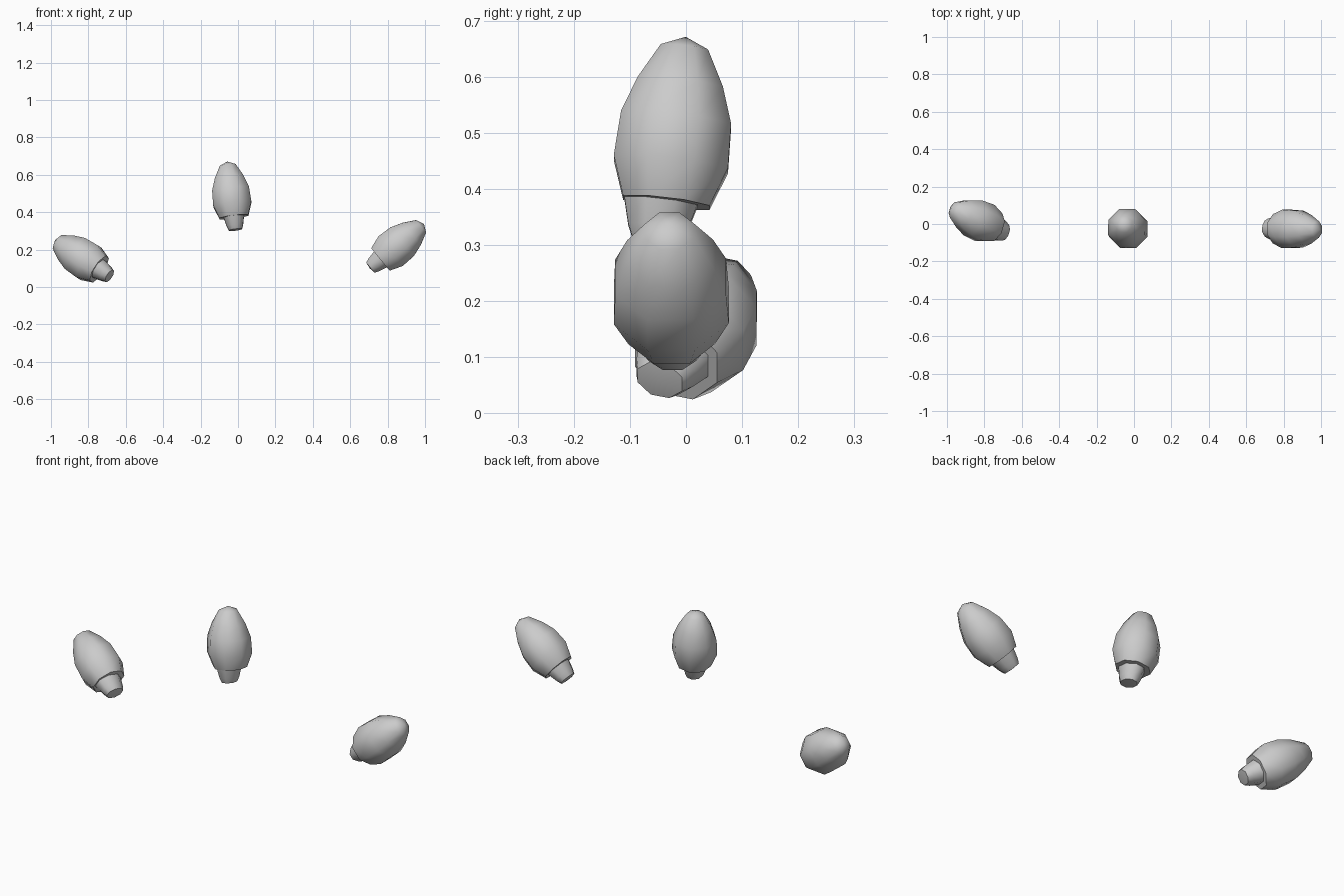
import bpy, bmesh, math
from mathutils import Vector, Matrix

if "Cube" in bpy.data.objects:
    bpy.data.objects.remove(bpy.data.objects["Cube"])


def lathe(name, profile, frame, sides=8, y_scale=1.0):
    """Revolve (height, radius) rings round local z, closed by a point at each end."""
    bm = bmesh.new()
    low = bm.verts.new((0, 0, profile[0][0]))
    high = bm.verts.new((0, 0, profile[-1][0]))
    rings = []
    for h, r in profile[1:-1]:
        ring = []
        for i in range(sides):
            a = 2 * math.pi * (i + 0.5) / sides
            ring.append(bm.verts.new((r * math.cos(a), r * y_scale * math.sin(a), h)))
        rings.append(ring)
    for i in range(sides):
        j = (i + 1) % sides
        bm.faces.new((low, rings[0][j], rings[0][i]))
        bm.faces.new((high, rings[-1][i], rings[-1][j]))
        for a, b in zip(rings, rings[1:]):
            bm.faces.new((a[i], a[j], b[j], b[i]))
    bm.transform(frame)
    bmesh.ops.recalc_face_normals(bm, faces=bm.faces)
    mesh = bpy.data.meshes.new(name)
    bm.to_mesh(mesh)
    bm.free()
    ob = bpy.data.objects.new(name, mesh)
    bpy.context.collection.objects.link(ob)
    bpy.ops.object.select_all(action='DESELECT')
    ob.select_set(True)
    bpy.context.view_layer.objects.active = ob
    bpy.ops.object.shade_smooth_by_angle(angle=math.radians(50))
    return ob


# height along the axis, radius
BODY = [(0.0, 0), (0.0, 0.084), (0.07, 0.111), (0.15, 0.107), (0.215, 0.083),
        (0.28, 0.046), (0.30, 0)]
STEM = [(-0.075, 0), (-0.07, 0.038), (-0.045, 0.048), (0.005, 0.06), (0.03, 0)]

# each piece: body base centre, tip, stem shift in y
PIECES = {
    "left": ((-0.742, -0.018, 0.095), (-0.98, 0.083, 0.25), -0.005),
    "middle": ((-0.022, -0.035, 0.375), (-0.058, 0.0, 0.675), -0.01),
    "right": ((0.762, -0.025, 0.148), (0.99, -0.03, 0.334), 0.0),
}

for side, (base, tip, shift) in PIECES.items():
    base, tip = Vector(base), Vector(tip)
    z = (tip - base).normalized()
    x = Vector((0, 1, 0)).cross(z).normalized()
    y = z.cross(x)
    frame = Matrix.Translation(base) @ Matrix((x, y, z)).transposed().to_4x4()
    # egg-shaped bulb
    lathe("bulb_" + side, BODY, frame)
    # short stub, wider across than deep
    lathe("stub_" + side, STEM, Matrix.Translation((0, shift, 0)) @ frame, y_scale=1.2)
